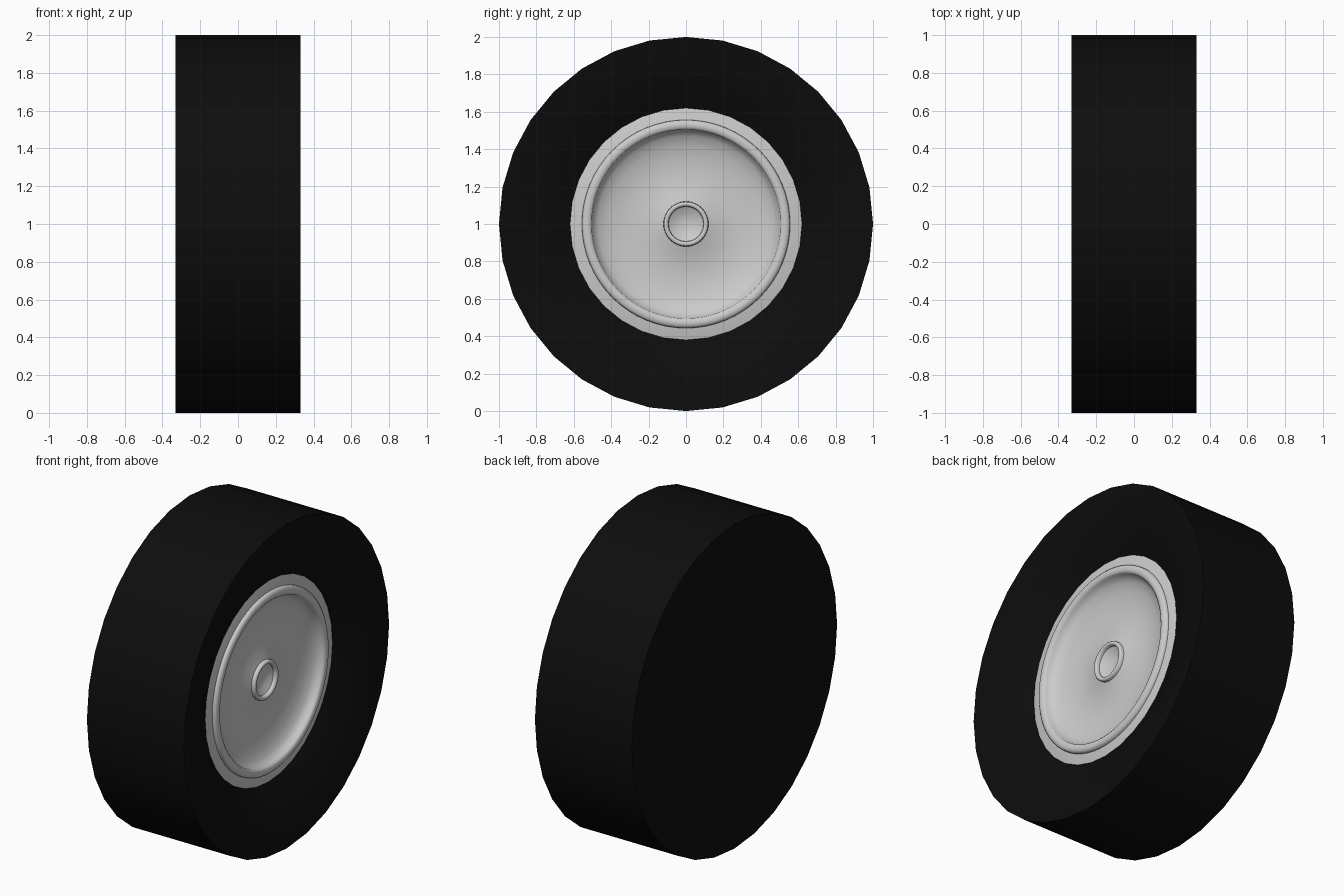
import bpy, bmesh, math

if "Cube" in bpy.data.objects:
    bpy.data.objects.remove(bpy.data.objects["Cube"])


def lathe(name, profile, sides, angle=35):
    """Spin (radius, x) points around the wheel axle; radius 0 makes a pole."""
    bm = bmesh.new()
    rings = []
    for r, x in profile:
        if r == 0:
            rings.append([bm.verts.new((x, 0, 1))] * sides)
        else:
            rings.append([bm.verts.new((x, r * math.sin(2 * math.pi * i / sides),
                                        1 + r * math.cos(2 * math.pi * i / sides)))
                          for i in range(sides)])
    for a, b in zip(rings, rings[1:]):
        for i in range(sides):
            j = (i + 1) % sides
            quad = list(dict.fromkeys((a[i], a[j], b[j], b[i])))
            bm.faces.new(quad)
    bmesh.ops.recalc_face_normals(bm, faces=bm.faces)
    # outer side of every shell points to +x at its last (innermost) face
    bm.faces.ensure_lookup_table()
    if bm.faces[-1].normal.x < 0:
        bmesh.ops.reverse_faces(bm, faces=bm.faces)
    mesh = bpy.data.meshes.new(name)
    bm.to_mesh(mesh)
    bm.free()
    ob = bpy.data.objects.new(name, mesh)
    bpy.context.collection.objects.link(ob)
    bpy.ops.object.select_all(action='DESELECT')
    ob.select_set(True)
    bpy.context.view_layer.objects.active = ob
    bpy.ops.object.shade_smooth_by_angle(angle=math.radians(angle))
    return ob


# Tyre: closed flat back, straight tread, sidewall sloping in to the rim
tyre = lathe("tyre", [(0, -0.33), (1, -0.33), (1, 0.33), (0.86, 0.31),
                      (0.74, 0.27), (0.62, 0.21)], 32)
rubber = bpy.data.materials.new("rubber")
rubber.diffuse_color = (0.004, 0.004, 0.004, 1)
rubber.use_nodes = True
rubber.node_tree.nodes["Principled BSDF"].inputs["Base Color"].default_value = rubber.diffuse_color
tyre.data.materials.append(rubber)

# Rim: sloped outer band, rounded ridge, shallow dish
lathe("rim", [(0.635, 0.20), (0.60, 0.208), (0.557, 0.215), (0.555, 0.228),
              (0.545, 0.236), (0.53, 0.239), (0.515, 0.236), (0.505, 0.228),
              (0.503, 0.212), (0.47, 0.185), (0.42, 0.165), (0.34, 0.15),
              (0.26, 0.148), (0.18, 0.158), (0.12, 0.175)], 64, 50)

# Hub: small raised ring with a bowl in the middle
lathe("hub", [(0.12, 0.165), (0.119, 0.19), (0.113, 0.197), (0.102, 0.197),
              (0.095, 0.19), (0.093, 0.175), (0.06, 0.158), (0.03, 0.152),
              (0, 0.15)], 32, 50)
